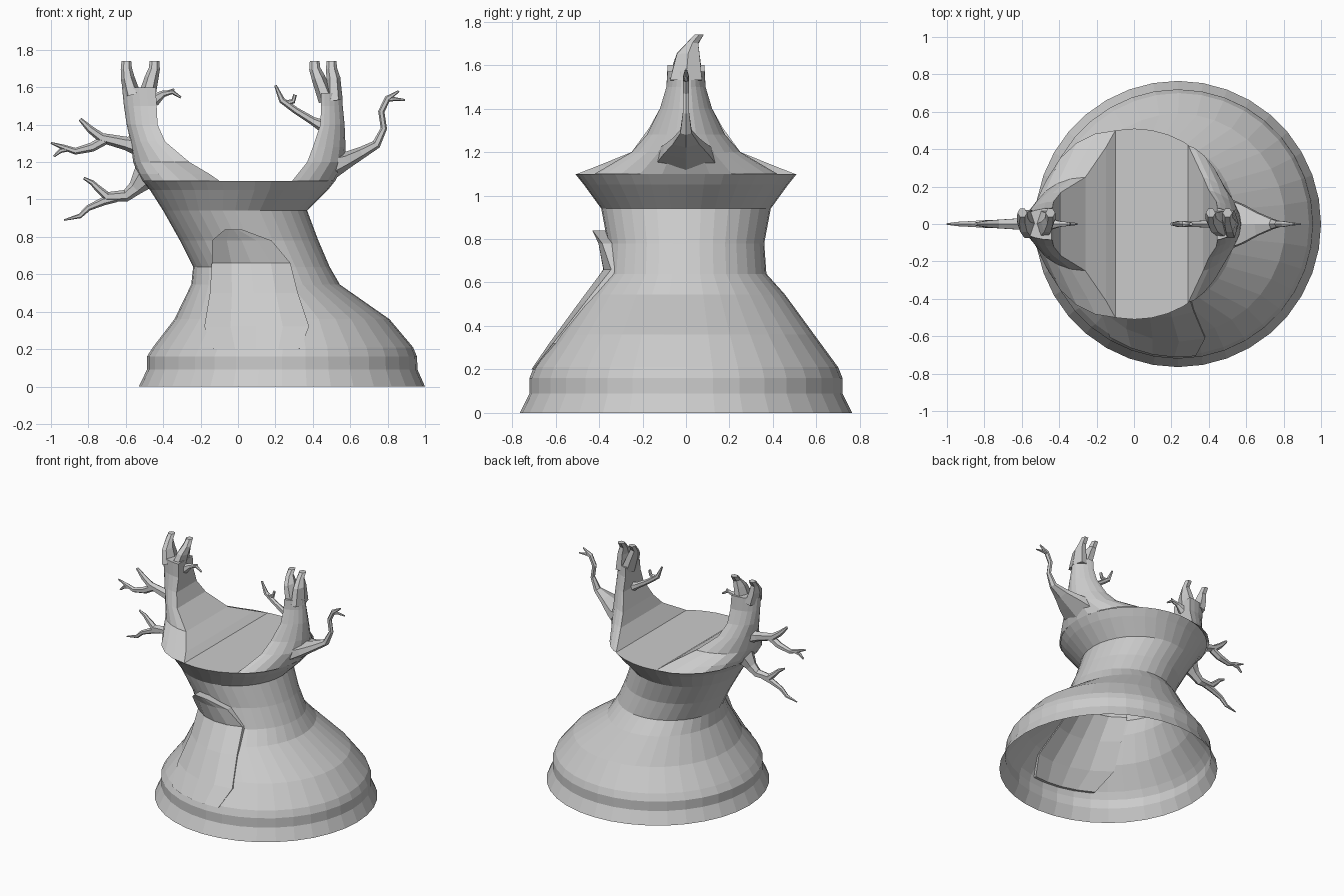
import bpy, bmesh, math
from mathutils import Vector

if "Cube" in bpy.data.objects:
    bpy.data.objects.remove(bpy.data.objects["Cube"])


def make(name, rings, closed=True, cap_start=False, cap_end=False):
    """Skin a list of equal-length point rings into a flat-shaded object."""
    bm = bmesh.new()
    vs = [[bm.verts.new(p) for p in r] for r in rings]
    n = len(vs[0])
    for a, b in zip(vs, vs[1:]):
        for i in range(n if closed else n - 1):
            j = (i + 1) % n
            bm.faces.new((a[i], a[j], b[j], b[i]))
    if cap_start:
        bm.faces.new(vs[0][::-1])
    if cap_end:
        bm.faces.new(vs[-1])
    bmesh.ops.recalc_face_normals(bm, faces=bm.faces)
    me = bpy.data.meshes.new(name)
    bm.to_mesh(me)
    bm.free()
    ob = bpy.data.objects.new(name, me)
    bpy.context.collection.objects.link(ob)
    return ob


# Trunk: leaning elliptical rings (z, left x, right x, half depth), open below
BODY = [(0, -.53, 1.0, .765), (.09, -.487, .96, .72), (.16, -.487, .957, .72),
        (.21, -.455, .936, .70), (.36, -.34, .81, .59), (.545, -.25, .545, .455),
        (.64, -.24, .49, .37), (.78, -.31, .43, .36), (.94, -.40, .37, .39),
        (1.05, -.47, .48, .47), (1.1, -.515, .52, .51)]
SEG = 36
make("trunk", [[((l + r) / 2 + (r - l) / 2 * math.cos(2 * math.pi * i / SEG),
                 d * math.sin(2 * math.pi * i / SEG), z) for i in range(SEG)]
               for z, l, r, d in BODY], cap_end=True)


def front_y(x, z):
    """Front surface of the trunk at x, z."""
    for a, b in zip(BODY, BODY[1:]):
        if a[0] <= z <= b[0]:
            t = (z - a[0]) / (b[0] - a[0])
            l, r, d = (a[k] + (b[k] - a[k]) * t for k in (1, 2, 3))
            u = (x - (l + r) / 2) / ((r - l) / 2)
            return -d * math.sqrt(max(0, 1 - u * u))


# Side horns: horizontal slices with a straight inner chord and curved outside
def horn(name, slices, power):
    rings = []
    for z, xi, xo, w in slices:
        ring = []
        for i in range(13):
            a = math.pi * (i / 12 - .5)
            ring.append((xi + (xo - xi) * max(0, math.cos(a)) ** power,
                         w * math.sin(a), z))
        rings.append(ring)
    make(name, rings, cap_end=True)


horn("left_horn", [(1.1, -.1, -.515, .5), (1.135, -.15, -.535, .41),
                   (1.2, -.26, -.56, .25), (1.31, -.39, -.575, .17),
                   (1.4, -.43, -.595, .12), (1.5, -.435, -.61, .09),
                   (1.6, -.44, -.62, .085)], 1)
horn("right_horn", [(1.1, .29, .52, .42), (1.2, .37, .57, .25),
                    (1.28, .40, .575, .18), (1.4, .44, .57, .12),
                    (1.5, .445, .56, .09), (1.57, .445, .555, .085)], 1.4)


# Branches and prongs: tapered tubes, points are (x, z, radius[, y radius, y])
def tube(name, pts, sides=6):
    rings = []
    for k, p in enumerate(pts):
        a, b = pts[max(0, k - 1)], pts[min(len(pts) - 1, k + 1)]
        t = Vector((b[0] - a[0], b[1] - a[1])).normalized()
        r = p[2]
        ry = p[3] if len(p) > 3 else r
        y = p[4] if len(p) > 4 else 0
        rings.append([(p[0] - t.y * r * math.cos(q), y + ry * math.sin(q),
                       p[1] + t.x * r * math.cos(q))
                      for q in (2 * math.pi * i / sides for i in range(sides))])
    make(name, rings, cap_start=True, cap_end=True)


# Broken tips on top of both horns
for name, x0, x1, x2, z0 in [("left_prong_outer", -.565, -.59, -.597, 1.56),
                             ("left_prong_inner", -.485, -.462, -.447, 1.56),
                             ("right_prong_inner", .475, .43, .41, 1.53),
                             ("right_prong_outer", .515, .51, .5, 1.53)]:
    tube(name, [(x0, z0, .045, .085, 0), (x1, 1.65, .037, .06, .01),
                (x2, 1.70, .03, .03, .03), (x2, 1.74, .026, .025, .06)])

# Left outside branches
tube("upper_left_branch", [(-.55, 1.29, .05), (-.6, 1.30, .036), (-.73, 1.33, .026),
                           (-.79, 1.375, .02), (-.845, 1.43, .01)])
tube("upper_left_twig", [(-.70, 1.325, .026), (-.78, 1.28, .025), (-.87, 1.258, .018),
                         (-.935, 1.28, .014), (-1.0, 1.303, .005)])
tube("upper_left_tip", [(-.91, 1.27, .014), (-.95, 1.26, .012), (-.985, 1.23, .006)])
tube("lower_left_branch", [(-.49, 1.13, .075), (-.55, 1.06, .04), (-.60, 1.02, .032),
                           (-.70, 1.015, .026), (-.75, 1.06, .018), (-.78, 1.09, .014),
                           (-.825, 1.115, .007)])
tube("lower_left_twig", [(-.65, 1.01, .024), (-.72, .99, .022), (-.80, .955, .016),
                         (-.845, .912, .013), (-.93, .89, .004)])
# Inner twigs
tube("left_inner_twig", [(-.45, 1.53, .035), (-.40, 1.565, .018), (-.35, 1.575, .012),
                         (-.305, 1.545, .006)])
tube("left_inner_tip", [(-.38, 1.57, .012), (-.34, 1.59, .005)])
tube("right_inner_branch", [(.46, 1.39, .035), (.40, 1.42, .022), (.31, 1.475, .018),
                            (.235, 1.53, .017), (.2, 1.61, .007)])
tube("right_inner_tip", [(.25, 1.515, .015), (.295, 1.525, .013), (.305, 1.56, .01)])
# Right outside branch with a wide root
tube("right_branch", [(.47, 1.17, .08, .17), (.58, 1.21, .045, .12), (.66, 1.25, .032, .07),
                      (.74, 1.295, .024, .03), (.78, 1.38, .017), (.766, 1.47, .017),
                      (.80, 1.54, .017), (.86, 1.58, .005)])
tube("right_branch_tip", [(.80, 1.535, .014), (.84, 1.537, .01), (.893, 1.532, .005)])

# Door panel: slab following the front, top edge leaning out (z, left, right, offset)
DOOR = [(.2, -.13, .33, .008), (.32, -.18, .38, .01), (.5, -.15, .32, .012),
        (.66, -.14, .28, .015), (.78, -.14, .18, .045), (.84, -.07, .02, .06)]
rings = []
for z, l, r, off in DOOR:
    xs = [l + (r - l) * i / 4 for i in range(5)]
    front = [(x, front_y(x, z) - off, z) for x in xs]
    back = [(x, front_y(x, z) + .02, z) for x in reversed(xs)]
    rings.append(front + back)
make("door_panel", rings, cap_start=True, cap_end=True)
